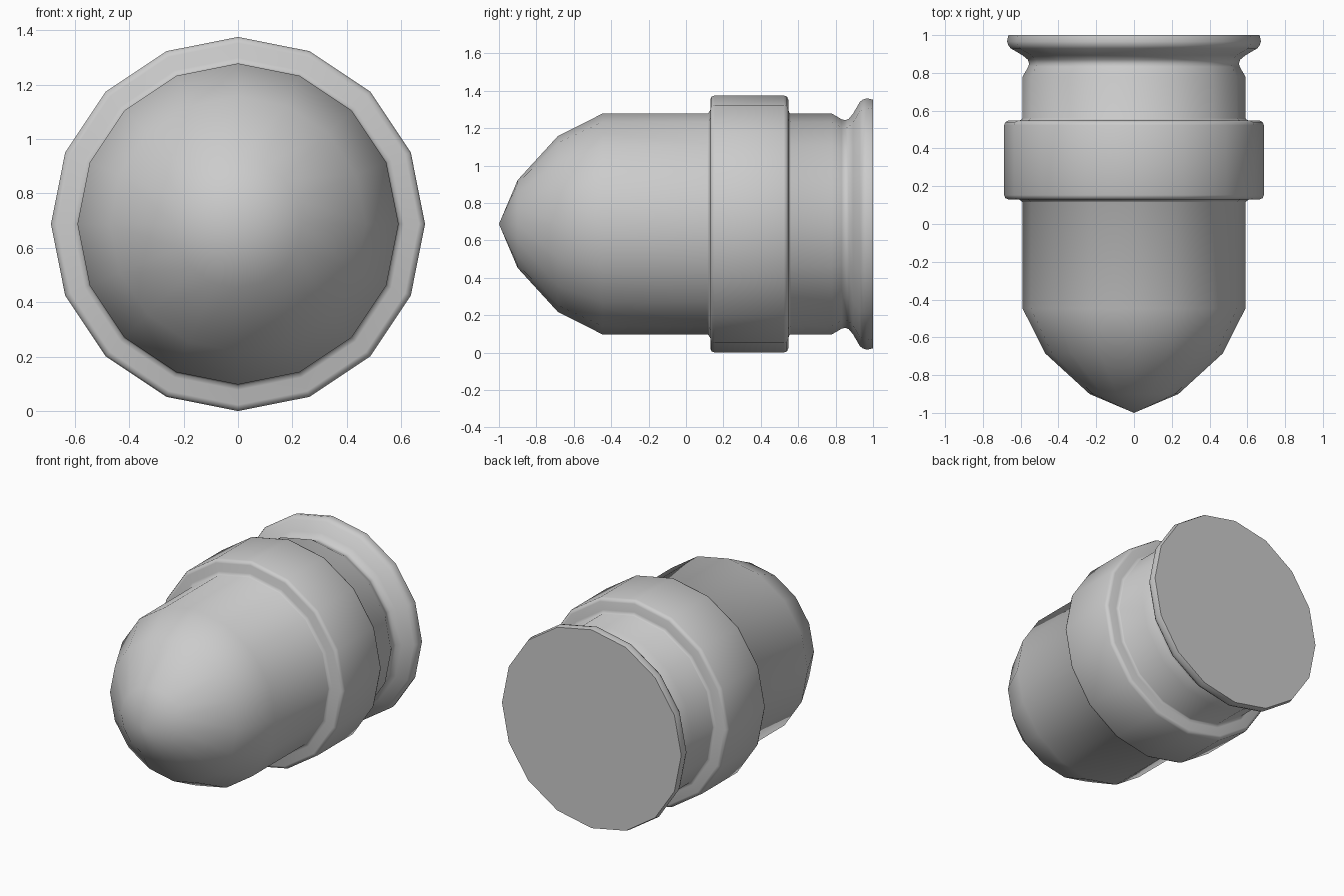
import bpy
import bmesh
from math import sin, cos, pi, radians

if "Cube" in bpy.data.objects:
    bpy.data.objects.remove(bpy.data.objects["Cube"])

SIDES = 16
AXIS_Z = 0.6875


def lathe(name, profile):
    """Turn (radius, y) points around the long axis; close the ends."""
    bm = bmesh.new()
    rings = []
    for r, y in profile:
        if r == 0:
            rings.append([bm.verts.new((0, y, AXIS_Z))])
        else:
            rings.append([bm.verts.new((r * sin(2 * pi * i / SIDES), y,
                                        AXIS_Z + r * cos(2 * pi * i / SIDES)))
                          for i in range(SIDES)])
    for a, b in zip(rings, rings[1:]):
        for i in range(SIDES):
            j = (i + 1) % SIDES
            if len(a) == 1:
                bm.faces.new((a[0], b[i], b[j]))
            else:
                bm.faces.new((a[i], b[i], b[j], a[j]))
    bm.faces.new(rings[-1])
    bmesh.ops.recalc_face_normals(bm, faces=bm.faces[:])
    mesh = bpy.data.meshes.new(name)
    bm.to_mesh(mesh)
    bm.free()
    obj = bpy.data.objects.new(name, mesh)
    bpy.context.collection.objects.link(obj)
    bpy.ops.object.select_all(action='DESELECT')
    obj.select_set(True)
    bpy.context.view_layer.objects.active = obj
    bpy.ops.object.shade_smooth_by_angle(angle=radians(50))
    return obj


# Rounded nose and straight front body
nose = [(0, -1), (0.235, -0.9), (0.47, -0.685), (0.59, -0.447), (0.59, 0.115)]
# Raised band with small fillets and bevelled rims
band = [(0.595, 0.121), (0.61, 0.13), (0.665, 0.13), (0.681, 0.137),
        (0.6875, 0.153), (0.6875, 0.523), (0.681, 0.54), (0.665, 0.547),
        (0.61, 0.547), (0.595, 0.553), (0.59, 0.56)]
# Rear body, groove and flared base rim
base = [(0.59, 0.78), (0.56, 0.832), (0.555, 0.85), (0.562, 0.87),
        (0.59, 0.893), (0.653, 0.93), (0.665, 0.945), (0.672, 0.966),
        (0.665, 1.0)]
lathe("shell_body", nose + band + base)
